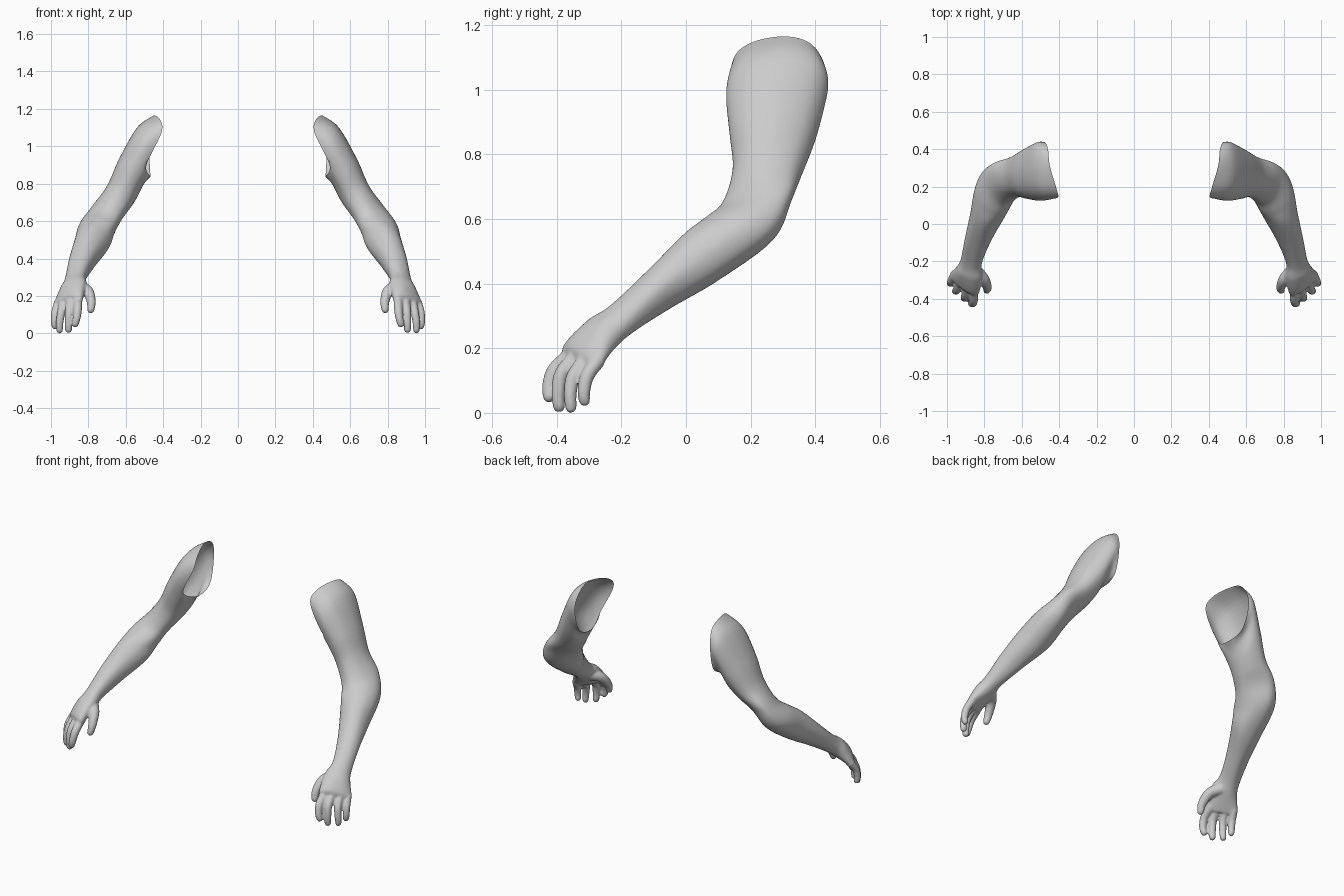
import bpy, bmesh, math
from mathutils import Vector as V
from mathutils.bvhtree import BVHTree

if "Cube" in bpy.data.objects:
    bpy.data.objects.remove(bpy.data.objects["Cube"])


def spline(p, n, closed=False):
    """Catmull-Rom resampling with n steps per span."""
    m, out = len(p), []
    get = (lambda i: p[i % m]) if closed else (lambda i: p[min(max(i, 0), m - 1)])
    for i in range(m if closed else m - 1):
        a, b, c, d = get(i - 1), get(i), get(i + 1), get(i + 2)
        for k in range(n):
            t = k / n
            out.append(0.5 * (2 * b + (c - a) * t + (2 * a - 5 * b + 4 * c - d) * t * t
                              + (3 * b - a - 3 * c + d) * t ** 3))
    return out if closed else out + [p[-1].copy()]


def section(q):
    """Eight points of a smooth ring through its outer, front, inner and back points."""
    o, f, i, k = [V(q[j:j + 3]) for j in (0, 3, 6, 9)]
    c, e = (o + f + i + k) / 4, (o + i - f - k) / 4
    return [c + (o - i) / 2 * math.cos(t) + (f - k) / 2 * math.sin(t) + e * math.cos(2 * t)
            for t in [j * math.pi / 4 for j in range(8)]]


def loft(bm, rings, around, along):
    """Closed skin over the rings; returns the first ring and its cap faces."""
    rings = [spline(r, around, True) for r in rings]
    cols = [spline([r[j] for r in rings], along) for j in range(len(rings[0]))]
    n = len(cols)
    vs = [[bm.verts.new(c[i]) for c in cols] for i in range(len(cols[0]))]
    faces = []
    for a, b in zip(vs, vs[1:]):
        for j in range(n):
            faces.append(bm.faces.new((a[j], a[(j + 1) % n], b[(j + 1) % n], b[j])))
    caps = []
    for r in (vs[0], vs[-1]):
        mid = bm.verts.new(sum((v.co for v in r), V()) / n)
        caps.append([bm.faces.new((r[j], r[(j + 1) % n], mid)) for j in range(n)])
    bmesh.ops.recalc_face_normals(bm, faces=faces + caps[0] + caps[1])
    return [c[0] for c in cols], caps[0]


def digit(bm, path, r0, r1):
    """Finger with a rounded tip along a path."""
    p = spline([V(q) for q in path], 3)
    n = len(p) - 1
    end = (p[-1] - p[-2]).normalized()
    rad = [r0 + (r1 - r0) * i / n for i in range(n + 1)]
    p += [p[-1] + end * r1 * 0.6, p[-1] + end * r1 * 0.95]
    rad += [r1 * 0.78, r1 * 0.3]
    rings = []
    for i, (c, r) in enumerate(zip(p, rad)):
        t = (p[min(i + 1, len(p) - 1)] - p[max(i - 1, 0)]).normalized()
        u = V((1, 0, 0)) - t * t.x
        u.normalize()
        w = t.cross(u)
        rings.append([c + (u * math.cos(a) + w * math.sin(a)) * r
                      for a in [j * math.pi / 4 for j in range(8)]])
    loft(bm, rings, 2, 2)


# Shoulder opening: top, front, armpit, back
opening = [V(q) for q in (
    (.45, .31, 1.165), (.415, .19, 1.14), (.41, .14, 1.07), (.49, .15, .90),
    (.468, .27, .84), (.47, .39, .87), (.475, .437, 1.02), (.46, .40, 1.13))]

# Arm sections from deltoid to knuckles: outer, front, inner, back
sections = (
    (.54, .30, 1.10, .50, .125, 1.0, .505, .26, .795, .51, .438, .99),
    (.637, .28, .93, .575, .135, .88, .535, .25, .735, .57, .405, .86),
    (.70, .26, .79, .63, .145, .76, .568, .23, .68, .64, .36, .74),
    (.78, .25, .68, .70, .115, .655, .62, .19, .61, .715, .325, .655),
    (.848, .17, .585, .745, .06, .605, .66, .12, .535, .765, .27, .535),
    (.876, .05, .485, .785, -.005, .555, .685, .055, .475, .79, .10, .41),
    (.905, -.08, .385, .83, -.12, .44, .76, -.08, .39, .82, -.045, .325),
    (.927, -.19, .28, .87, -.235, .33, .812, -.205, .305, .86, -.165, .25),
    (.952, -.24, .235, .88, -.30, .285, .81, -.28, .26, .88, -.215, .21),
    (.985, -.275, .155, .895, -.36, .215, .83, -.365, .18, .915, -.285, .15),
    (.965, -.295, .14, .905, -.355, .17, .85, -.37, .16, .915, -.305, .14))

bm = bmesh.new()
rim, cap = loft(bm, [opening] + [section(s) for s in sections], 6, 6)
cap_tree = BVHTree.FromPolygons(
    [v.co for f in cap for v in f.verts],
    [(3 * i, 3 * i + 1, 3 * i + 2) for i in range(len(cap))])
cap_sign = V((-1, 0, 0))

# Index, middle, ring and little fingers, then the thumb
digit(bm, ((.858, -.345, .185), (.857, -.405, .135), (.862, -.424, .085), (.870, -.424, .05)), .026, .019)
digit(bm, ((.893, -.325, .185), (.901, -.382, .125), (.906, -.395, .065), (.906, -.393, .02)), .026, .019)
digit(bm, ((.930, -.300, .175), (.944, -.347, .115), (.953, -.358, .06), (.954, -.356, .017)), .025, .018)
digit(bm, ((.960, -.270, .165), (.976, -.305, .115), (.981, -.316, .065), (.978, -.314, .038)), .024, .018)
digit(bm, ((.850, -.245, .25), (.803, -.295, .225), (.785, -.338, .17), (.787, -.355, .125)), .036, .019)

mesh = bpy.data.meshes.new("arm_cage")
bm.to_mesh(mesh)
bm.free()
arm = bpy.data.objects.new("arms", mesh)
bpy.context.collection.objects.link(arm)

# Fuse hand and arm into one skin
rm = arm.modifiers.new("fuse", 'REMESH')
rm.mode = 'VOXEL'
rm.voxel_size = 0.006
sm = arm.modifiers.new("soften", 'SMOOTH')
sm.factor, sm.iterations = 0.5, 5
bpy.context.view_layer.update()
skin = bpy.data.meshes.new_from_object(arm.evaluated_get(bpy.context.evaluated_depsgraph_get()))
arm.modifiers.clear()
arm.data = skin

# Cut the shoulder open and snap the edge to the rim
bm = bmesh.new()
bm.from_mesh(skin)
bm.normal_update()
dead = []
for f in bm.faces:
    co, no, _, dist = cap_tree.find_nearest(f.calc_center_median(), 0.012)
    if co is not None:
        no = no if no.dot(cap_sign) > 0 else -no
        if f.normal.dot(no) > 0.6:
            dead.append(f)
bmesh.ops.delete(bm, geom=dead, context='FACES')
for v in bm.verts:
    if v.is_boundary:
        near = min(rim, key=lambda r: (r - v.co).length)
        if (near - v.co).length < 0.03:
            v.co = near
bmesh.ops.remove_doubles(bm, verts=[v for v in bm.verts if v.is_boundary], dist=0.0005)
bm.to_mesh(skin)
bm.free()
skin.polygons.foreach_set("use_smooth", [True] * len(skin.polygons))

# Second arm
mir = arm.modifiers.new("mirror", 'MIRROR')
mir.use_mirror_merge = False
